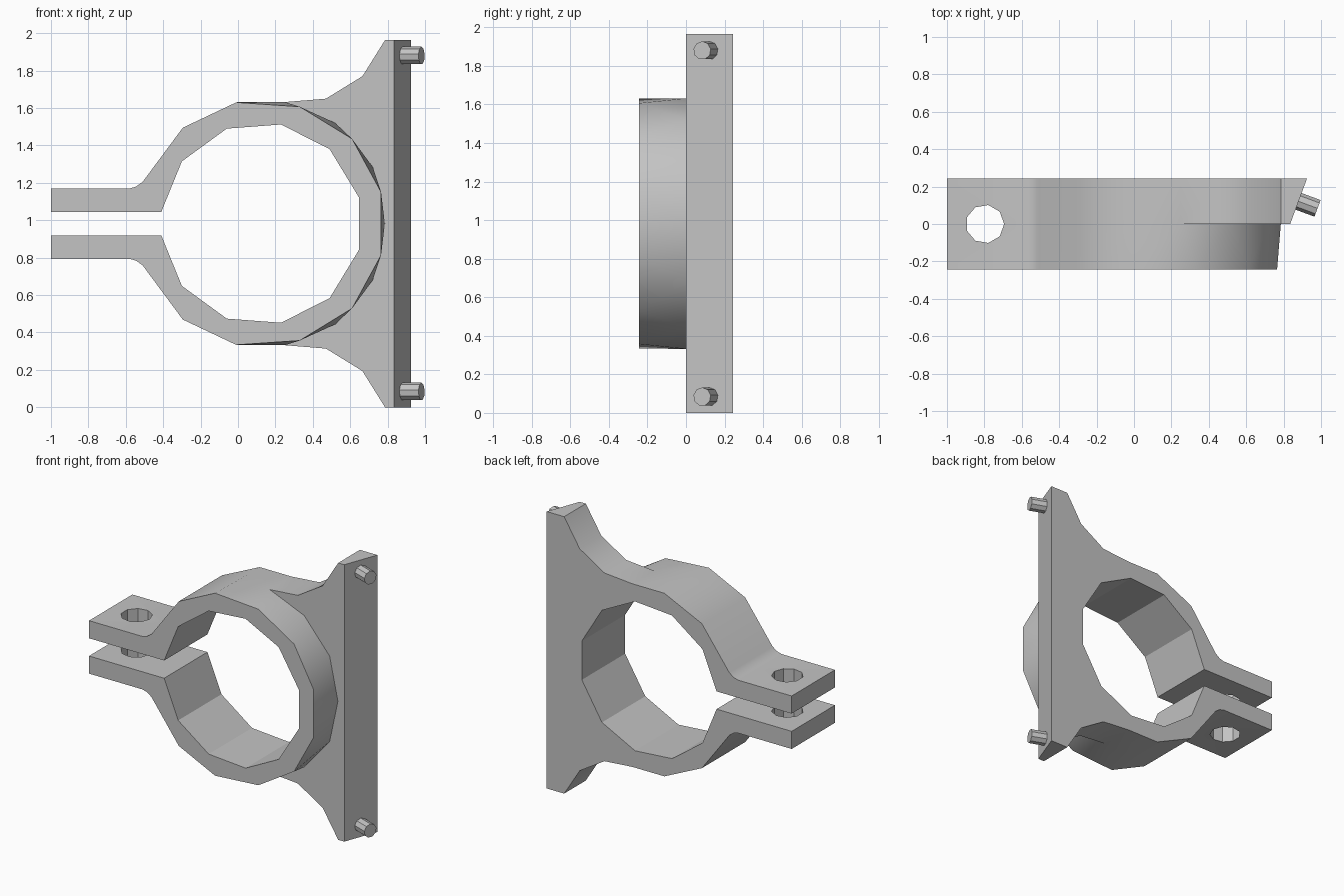
import bpy, bmesh, math
from mathutils import Vector

if "Cube" in bpy.data.objects:
    bpy.data.objects.remove(bpy.data.objects["Cube"], do_unlink=True)

MID = 0.982      # height of the symmetry plane
DEPTH = 0.243    # half depth of the clamp

grey = bpy.data.materials.new("light grey")
grey.use_nodes = True
grey.diffuse_color = (0.55, 0.55, 0.55, 1)
grey.node_tree.nodes["Principled BSDF"].inputs["Base Color"].default_value = (0.55, 0.55, 0.55, 1)


def make_object(name, bm):
    bmesh.ops.recalc_face_normals(bm, faces=bm.faces)
    mesh = bpy.data.meshes.new(name)
    bm.to_mesh(mesh)
    bm.free()
    mesh.materials.append(grey)
    obj = bpy.data.objects.new(name, mesh)
    bpy.context.collection.objects.link(obj)
    return obj


def apply_modifier(obj, mod):
    bpy.ops.object.select_all(action="DESELECT")
    obj.select_set(True)
    bpy.context.view_layer.objects.active = obj
    bpy.ops.object.modifier_apply(modifier=mod.name)


def cylinder(name, start, end, radius, sides, turn=0.0):
    start, end = Vector(start), Vector(end)
    bm = bmesh.new()
    bmesh.ops.create_cone(bm, cap_ends=True, segments=sides, radius1=radius,
                          radius2=radius, depth=(end - start).length)
    rot = (end - start).to_track_quat("Z", "Y").to_matrix().to_4x4()
    for v in bm.verts:
        flat = Vector((v.co.x, v.co.y, v.co.z))
        c, s = math.cos(turn), math.sin(turn)
        v.co = (flat.x * c - flat.y * s, flat.x * s + flat.y * c, flat.z)
        v.co = rot @ v.co + (start + end) / 2
    return make_object(name, bm)


# Upper half profiles (x, z), running from the arm tip to the symmetry plane
arm = [(-1, 1.17), (-0.58, 1.17), (-0.545, 1.18), (-0.51, 1.205), (-0.295, 1.495)]
inner = [(-1, 1.045), (-0.41, 1.045), (-0.3, 1.315), (-0.06, 1.49),
         (0.23, 1.512), (0.49, 1.38), (0.648, 1.12), (0.648, MID)]
ring_front = arm + [(-0.01, 1.63), (0.33, 1.607), (0.61, 1.435), (0.765, 1.15), (0.765, MID)]
ring_back = arm + [(0, 1.632), (0.25, 1.632), (0.52, 1.52), (0.72, 1.285), (0.785, MID)]
flange = ring_back[:7] + [(0.47, 1.65), (0.665, 1.77), (0.787, 1.965)]
flange_front = flange + [(0.835, 1.965), (0.835, MID)]
flange_back = flange + [(0.925, 1.965), (0.925, MID)]

# Clamp body: front ring, wider back flange and the step between them
bm = bmesh.new()
cache = {}


def vert(p, y):
    key = (p[0], y, p[1])
    if key not in cache:
        cache[key] = bm.verts.new(key)
    return cache[key]


def face(points):
    verts = list(dict.fromkeys(vert(p, y) for p, y in points))
    bm.faces.new(verts)


def strip(a, ya, b, yb):
    for i in range(len(a) - 1):
        quad = [(a[i], ya), (a[i + 1], ya), (b[i + 1], yb), (b[i], yb)]
        if a[i:i + 2] == b[i:i + 2]:
            face(quad)
        else:
            face(quad[:3])
            face([quad[0], quad[2], quad[3]])


strip(ring_front, -DEPTH, ring_back, 0)
strip(flange_front, 0, flange_back, DEPTH)
strip(inner, -DEPTH, inner, DEPTH)
face([(p, -DEPTH) for p in ring_front + inner[::-1]])
face([(p, DEPTH) for p in flange_back + inner[::-1]])
face([(p, 0) for p in flange_front[6:] + ring_back[:5:-1]])
face([(arm[0], -DEPTH), (arm[0], 0), (arm[0], DEPTH), (inner[0], DEPTH), (inner[0], -DEPTH)])

# Mirror to the lower half
geom = bm.verts[:] + bm.edges[:] + bm.faces[:]
copy = bmesh.ops.duplicate(bm, geom=geom)["geom"]
for v in copy:
    if isinstance(v, bmesh.types.BMVert):
        v.co.z = 2 * MID - v.co.z
bmesh.ops.remove_doubles(bm, verts=bm.verts, dist=0.0005)
body = make_object("clamp_body", bm)

# Bolt hole through both arms
cutter = cylinder("bolt_hole_cutter", (-0.797, 0, 0.5), (-0.797, 0, 1.5), 0.103, 9, -math.pi / 2)
cutter.hide_render = True
lead = max(cutter.data.vertices, key=lambda v: abs(v.co.x + 0.797))
if lead.co.x < -0.797:
    for v in cutter.data.vertices:
        v.co.x, v.co.y = -1.594 - v.co.x, -v.co.y
cut = body.modifiers.new("bolt_hole", "BOOLEAN")
cut.operation = "DIFFERENCE"
cut.solver = "EXACT"
cut.object = cutter
apply_modifier(body, cut)
bpy.data.objects.remove(cutter, do_unlink=True)
bpy.ops.object.shade_smooth_by_angle(angle=math.radians(30))

# Locating pegs standing square on the slanted mounting face
normal = Vector((DEPTH, -0.09, 0)).normalized()
for name, z in (("upper_peg", 1.88), ("lower_peg", 2 * MID - 1.88)):
    base = Vector((0.88, 0.121, z))
    cylinder(name, base - normal * 0.02, base + normal * 0.108, 0.048, 9)
